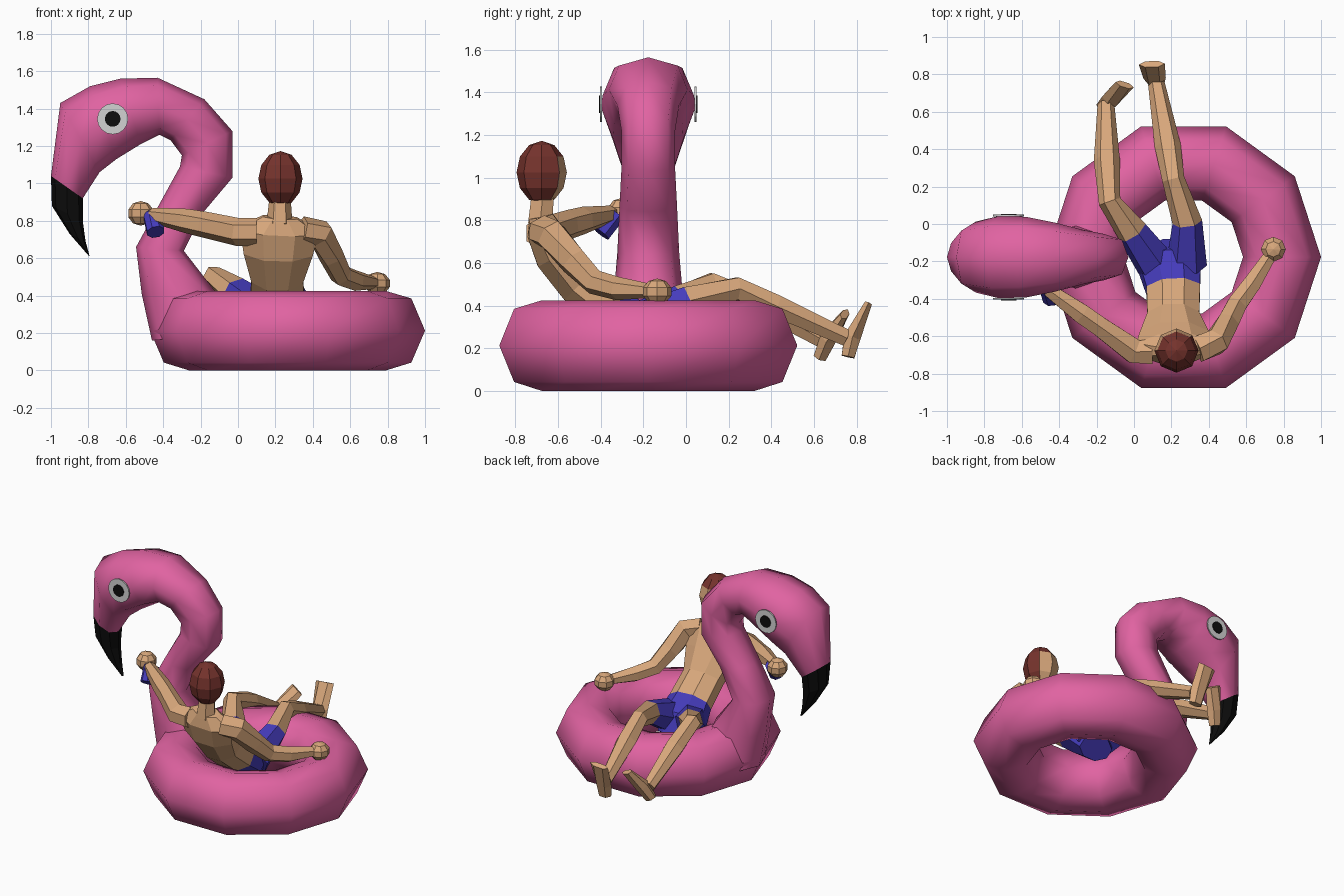
import bpy, bmesh, math
from mathutils import Vector as V

if "Cube" in bpy.data.objects:
    bpy.data.objects.remove(bpy.data.objects["Cube"])


def material(name, rgb):
    m = bpy.data.materials.new(name)
    m.diffuse_color = (*rgb, 1)
    m.use_nodes = True
    m.node_tree.nodes["Principled BSDF"].inputs["Base Color"].default_value = m.diffuse_color
    return m


PINK = material("flamingo pink", (0.75, 0.125, 0.36))
BLACK = material("black", (0.004, 0.004, 0.004))
WHITE = material("eye white", (0.65, 0.65, 0.65))
SKIN = material("skin", (0.69, 0.39, 0.2))
BLUE = material("blue", (0.06, 0.045, 0.5))
HAIR = material("hair brown", (0.18, 0.033, 0.026))


def loft(name, rings, mats, split=None, closed=False, smooth=False):
    """Skin a list of point rings; bands from index `split` on use mats[1]."""
    bm = bmesh.new()
    rows = [[bm.verts.new(p) for p in r] for r in rings]
    n, s = len(rows), len(rows[0])
    for i in range(n if closed else n - 1):
        a, b = rows[i], rows[(i + 1) % n]
        for j in range(s):
            f = bm.faces.new((a[j], a[(j + 1) % s], b[(j + 1) % s], b[j]))
            f.material_index = int(split is not None and i >= split)
            f.smooth = smooth
    if not closed:
        bm.faces.new(rows[0])
        bm.faces.new(rows[-1]).material_index = int(split is not None)
    bmesh.ops.recalc_face_normals(bm, faces=bm.faces[:])
    me = bpy.data.meshes.new(name)
    bm.to_mesh(me)
    bm.free()
    for m in mats:
        me.materials.append(m)
    ob = bpy.data.objects.new(name, me)
    bpy.context.collection.objects.link(ob)
    return ob


def oval(c, u, v, sides, power=1.0, phase=0.0):
    sg = lambda t: math.copysign(abs(t) ** power, t) if abs(t) > 1e-6 else 0
    angles = [2 * math.pi * (k + phase) / sides for k in range(sides)]
    return [c + u * sg(math.cos(a)) + v * sg(math.sin(a)) for a in angles]


def limb(name, path, mats, split=None, ref=(1, 0, 0), sides=6):
    """Tube along (x, y, z, radius along ref, other radius) stations."""
    pts = [V(p[:3]) for p in path]
    rings = []
    for i, p in enumerate(path):
        t = (pts[min(i + 1, len(pts) - 1)] - pts[max(i - 1, 0)]).normalized()
        u = V(ref)
        u = (u - t * u.dot(t)).normalized()
        rings.append(oval(pts[i], u * p[3], t.cross(u) * p[4], sides, phase=0.5 if sides == 8 else 0))
    return loft(name, rings, mats, split)


# Inflatable ring: ten segments, eight-sided tube
CX, CY, R = 0.265, -0.177, 0.525
section = [(0.21, 0.213), (0.137, 0.385), (0, 0.425), (-0.137, 0.385),
           (-0.207, 0.213), (-0.137, 0.042), (0, 0), (0.137, 0.042)]
ring = []
for k in range(10):
    a = math.radians(36 * k)
    ring.append([V((CX + (R + r) * math.cos(a), CY + (R + r) * math.sin(a), z)) for r, z in section])
loft("swim_ring", ring, [PINK], closed=True, smooth=True)

# Bird neck, head and beak: (outer x, z, inner x, z, half width)
NECK = [(-0.46, 0.16, -0.06, 0.2, 0.19), (-0.515, 0.41, -0.12, 0.42, 0.165),
        (-0.545, 0.66, -0.29, 0.64, 0.145), (-0.42, 0.89, -0.19, 0.84, 0.135),
        (-0.31, 1.09, -0.03, 1.03, 0.125), (-0.30, 1.15, -0.03, 1.28, 0.125),
        (-0.36, 1.23, -0.18, 1.45, 0.145), (-0.42, 1.26, -0.43, 1.565, 0.185),
        (-0.52, 1.21, -0.63, 1.56, 0.215), (-0.65, 1.13, -0.79, 1.52, 0.22),
        (-0.74, 1.06, -0.95, 1.43, 0.19), (-0.83, 0.92, -1.0, 1.04, 0.10)]
BEAK = [NECK[-1], (-0.83, 0.80, -0.995, 0.88, 0.075),
        (-0.815, 0.69, -0.90, 0.73, 0.045), (-0.793, 0.61, -0.80, 0.615, 0.01)]


def bird_rings(rows):
    out = []
    for ax, az, bx, bz, w in rows:
        a, b = V((ax, CY, az)), V((bx, CY, bz))
        out.append(oval((a + b) / 2, V((0, w, 0)), (b - a) / 2, 8, 0.85))
    return out


loft("bird_neck_and_head", bird_rings(NECK), [PINK], smooth=True)
loft("bird_beak", bird_rings(BEAK), [BLACK])

# Eyes: thin discs on both sides of the head
for side, label in ((-1, "near"), (1, "far")):
    for part, rad, off, mat in (("eye", 0.083, 0.222, WHITE), ("pupil", 0.042, 0.227, BLACK)):
        bpy.ops.mesh.primitive_cylinder_add(vertices=16, radius=rad, depth=0.009,
                                            location=(-0.67, CY + side * off, 1.345),
                                            rotation=(math.pi / 2, 0, 0))
        ob = bpy.context.object
        ob.name = f"{label}_{part}"
        ob.data.materials.append(mat)

# Bather: torso rising from the shorts, leaning back
limb("torso", [(0.2, -0.15, 0.20, 0.12, 0.09), (0.19, -0.22, 0.30, 0.18, 0.13),
               (0.21, -0.35, 0.38, 0.155, 0.11), (0.21, -0.50, 0.50, 0.15, 0.11),
               (0.215, -0.61, 0.64, 0.20, 0.11), (0.22, -0.665, 0.75, 0.225, 0.09),
               (0.225, -0.68, 0.82, 0.10, 0.06)], [BLUE, SKIN], split=2, sides=8)
limb("neck", [(0.222, -0.685, 0.78, 0.07, 0.065), (0.225, -0.67, 0.94, 0.055, 0.06)], [SKIN])

# Legs with shorts on the thighs
limb("left_leg", [(0.12, -0.22, 0.31, 0.11, 0.12), (-0.01, -0.04, 0.42, 0.085, 0.08),
                  (-0.13, 0.12, 0.50, 0.06, 0.06), (-0.145, 0.34, 0.41, 0.07, 0.06),
                  (-0.15, 0.64, 0.24, 0.045, 0.045)], [BLUE, SKIN], split=1)
limb("right_leg", [(0.28, -0.22, 0.31, 0.11, 0.12), (0.285, 0.01, 0.42, 0.08, 0.08),
                   (0.21, 0.24, 0.48, 0.06, 0.06), (0.18, 0.42, 0.40, 0.07, 0.06),
                   (0.12, 0.75, 0.25, 0.045, 0.045)], [BLUE, SKIN], split=1)
limb("left_foot", [(-0.16, 0.63, 0.16, 0.045, 0.035), (-0.12, 0.67, 0.25, 0.055, 0.045),
                   (-0.05, 0.745, 0.36, 0.055, 0.02)], [SKIN])
limb("right_foot", [(0.115, 0.76, 0.16, 0.05, 0.035), (0.11, 0.78, 0.25, 0.06, 0.045),
                    (0.095, 0.855, 0.41, 0.07, 0.02)], [SKIN])

# Arms: one reaches to the bird's neck, the other rests on the ring
limb("left_arm", [(0.10, -0.68, 0.74, 0.075, 0.08), (0.0, -0.68, 0.74, 0.075, 0.075),
                  (-0.18, -0.55, 0.78, 0.07, 0.06), (-0.28, -0.48, 0.80, 0.065, 0.06),
                  (-0.46, -0.35, 0.83, 0.04, 0.04)], [SKIN], ref=(0, 0, 1))
limb("right_arm", [(0.34, -0.67, 0.75, 0.075, 0.08), (0.44, -0.63, 0.73, 0.08, 0.075),
                   (0.50, -0.53, 0.61, 0.07, 0.065), (0.55, -0.43, 0.51, 0.06, 0.06),
                   (0.63, -0.32, 0.48, 0.055, 0.055), (0.72, -0.18, 0.47, 0.035, 0.04)],
     [SKIN], ref=(0, 0, 1))


def ball(name, loc, scale, mats, seg=8, rows=6):
    bpy.ops.mesh.primitive_uv_sphere_add(segments=seg, ring_count=rows, radius=1, location=loc)
    ob = bpy.context.object
    ob.name, ob.scale = name, scale
    for m in mats:
        ob.data.materials.append(m)
    return ob


ball("left_hand", (-0.52, -0.30, 0.84), (0.07, 0.07, 0.066), [SKIN], 8, 5)
ball("right_hand", (0.745, -0.135, 0.465), (0.07, 0.07, 0.062), [SKIN], 8, 5)

# Small blue drink can held by the reaching hand
limb("drink_can", [(-0.44, -0.40, 0.74, 0.05, 0.05), (-0.46, -0.33, 0.83, 0.05, 0.05)], [BLUE], sides=8)

# Head: hair with a skin-coloured face turned slightly aside
head = ball("head", (0.227, -0.677, 1.025), (0.118, 0.118, 0.148), [HAIR, SKIN])
for f in head.data.polygons:
    c = f.center
    if c.z < 0.4 and c.y - 0.4 * c.x > 0.45 or c.z < -0.8 and c.y > 0:
        f.material_index = 1
